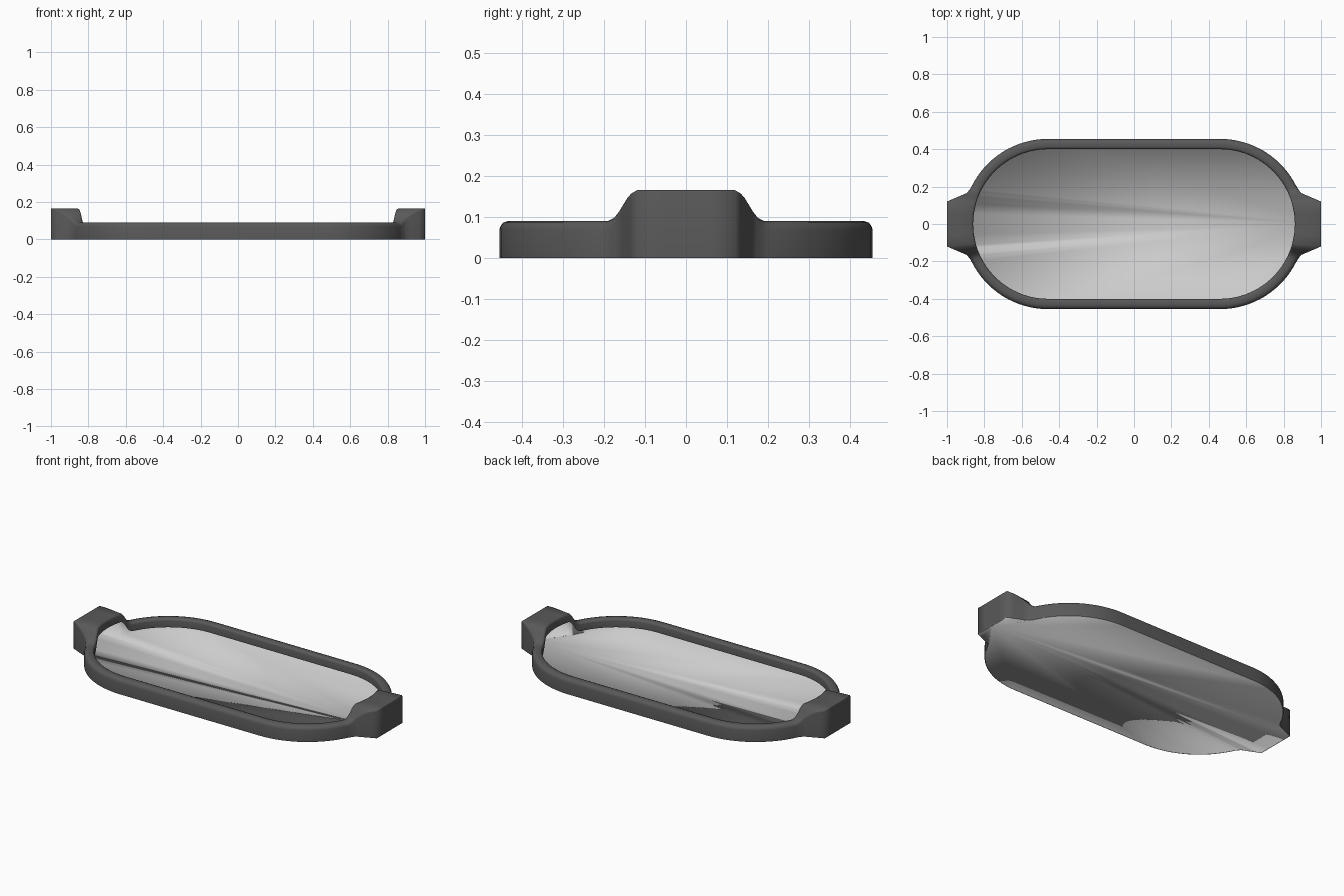
import bpy, bmesh
from math import sin, cos, asin, pi

if "Cube" in bpy.data.objects:
    bpy.data.objects.remove(bpy.data.objects["Cube"])

CX, R_OUT, R_IN = 0.46, 0.455, 0.40    # end-arc centre and radii
# lug shape by distance from the centre line: outer x and top height
LUG_X = [(0, 1.0), (0.12, 1.0), (0.165, 0.895), (0.19, 0.873)]
LUG_Z = [(0, 0.165), (0.127, 0.165), (0.145, 0.145), (0.165, 0.115),
         (0.18, 0.098), (0.20, 0.09)]


def lerp_table(table, v):
    for (a, fa), (b, fb) in zip(table, table[1:]):
        if v <= b:
            return fa + (fb - fa) * (v - a) / (b - a)
    return table[-1][1]


def station(t):
    """Outer point, inner point, top height and outer rounding at arc angle t."""
    y = R_OUT * sin(t)
    ay = abs(y)
    xo = CX + R_OUT * cos(t)
    if ay < 0.19:
        xo = max(xo, lerp_table(LUG_X, ay))
    h = lerp_table(LUG_Z, ay)
    rnd = 0.004 + 0.018 * min(1, max(0, (ay - 0.125) / 0.075))
    return (xo, y), (CX + R_IN * cos(t), R_IN * sin(t)), h, rnd


def place(t, sign, prof):
    """Put (distance inward, height) points at a station on the sign end."""
    (xo, yo), (xi, yi), _, _ = station(t)
    width = ((xo - xi) ** 2 + (yo - yi) ** 2) ** 0.5
    return [(sign * (xo + (xi - xo) * d / width),
             sign * (yo + (yi - yo) * d / width), z) for d, z in prof]


def rim_section(t, sign):
    """Up the outside, over the rounded top and down the short inner lip."""
    (xo, yo), (xi, yi), h, r = station(t)
    w = ((xo - xi) ** 2 + (yo - yi) ** 2) ** 0.5
    return place(t, sign, [
        (0, 0), (0, h - r), (0.12 * r, h - 0.6 * r), (0.4 * r, h - 0.2 * r),
        (r, h), (w - 0.012, h), (w - 0.003, h - 0.004), (w, h - 0.012), (w, h - 0.05)])


def liner_section(t, sign):
    """Thin skirt just inside the outer wall."""
    _, _, h, r = station(t)
    return place(t, sign, [(0.002, 0), (0.003, h - r - 0.006)])


# stations round one end, dense where the lug blends into the rim
lug_y = [0, 0.06, 0.12, 0.135, 0.145, 0.155, 0.165, 0.172, 0.18, 0.19, 0.20]
half = [asin(y / R_OUT) for y in lug_y]
a0, n = half[-1], 16
half += [a0 + (pi / 2 - a0) * k / n for k in range(1, n + 1)]
angles = [-a for a in reversed(half[1:])] + half


def build(name, section, value, base, angle):
    bm = bmesh.new()
    rings = [[bm.verts.new(p) for p in section(t, s)] for s in (1, -1) for t in angles]
    for a, b in zip(rings, rings[1:] + rings[:1]):
        for k in range(len(a) - 1):
            bm.faces.new((a[k], b[k], b[k + 1], a[k + 1]))
    if base:
        # base fans out from the middle of the right-hand lug
        c = len(half) - 1
        loop = [r[0] for r in rings[c:] + rings[:c]]
        for p, q in zip(loop[1:], loop[2:]):
            bm.faces.new((loop[0], q, p))
    mesh = bpy.data.meshes.new(name)
    bm.to_mesh(mesh)
    bm.free()
    ob = bpy.data.objects.new(name, mesh)
    bpy.context.collection.objects.link(ob)
    mat = bpy.data.materials.new(name + "_grey")
    mat.diffuse_color = (value, value, value, 1)
    mat.use_nodes = True
    mat.node_tree.nodes["Principled BSDF"].inputs["Base Color"].default_value = mat.diffuse_color
    mesh.materials.append(mat)
    bpy.ops.object.select_all(action='DESELECT')
    bpy.context.view_layer.objects.active = ob
    ob.select_set(True)
    bpy.ops.object.shade_smooth_by_angle(angle=angle)


build("rim", rim_section, 0.1, False, 1.3)           # dark rim with end lugs
build("base_liner", liner_section, 0.8, True, pi)    # pale base and inner skirt
